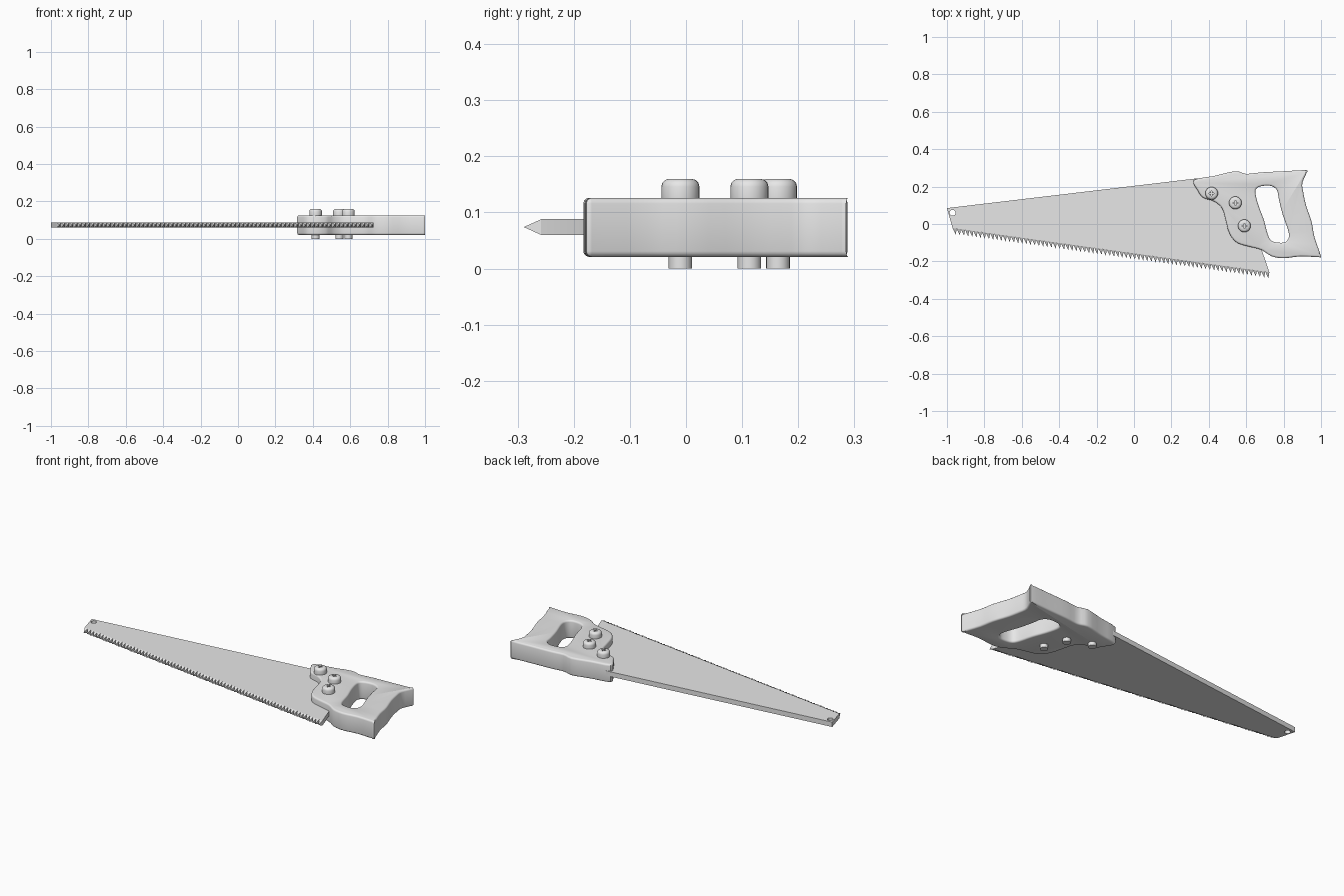
import bpy, bmesh
from math import radians
from mathutils import Vector

cube = bpy.data.objects.get("Cube")
if cube:
    bpy.data.objects.remove(cube, do_unlink=True)

grey = bpy.data.materials.new("plain grey")
grey.use_nodes = True
grey.diffuse_color = (0.8, 0.8, 0.8, 1)
grey.node_tree.nodes["Principled BSDF"].inputs["Base Color"].default_value = (0.8, 0.8, 0.8, 1)


def make_object(name, bm):
    bmesh.ops.recalc_face_normals(bm, faces=bm.faces)
    mesh = bpy.data.meshes.new(name)
    bm.to_mesh(mesh)
    bm.free()
    mesh.materials.append(grey)
    ob = bpy.data.objects.new(name, mesh)
    bpy.context.collection.objects.link(ob)
    return ob


def slab(name, outline, low, high):
    """Flat outline extruded from low to high."""
    bm = bmesh.new()
    face = bm.faces.new([bm.verts.new((x, y, low)) for x, y in outline])
    top = bmesh.ops.extrude_face_region(bm, geom=[face])["geom"]
    verts = [v for v in top if isinstance(v, bmesh.types.BMVert)]
    bmesh.ops.translate(bm, verts=verts, vec=(0, 0, high - low))
    return make_object(name, bm)


def cylinder(name, x, y, radius, low, high, sides=24):
    bpy.ops.mesh.primitive_cylinder_add(vertices=sides, radius=radius, depth=high - low,
                                        location=(x, y, (low + high) / 2))
    ob = bpy.context.object
    ob.name = name
    ob.data.materials.append(grey)
    return ob


def rounded(points, steps=3):
    """Closed smooth curve through the points."""
    pts = [Vector(p) for p in points]
    n = len(pts)
    out = []
    for i in range(n):
        a, b, c, d = (pts[(i + k) % n] for k in (-1, 0, 1, 2))
        for s in range(steps):
            t = s / steps
            out.append(0.5 * (2 * b + (c - a) * t + (2 * a - 5 * b + 4 * c - d) * t ** 2
                              + (3 * b - a - 3 * c + d) * t ** 3))
    return out


def activate(ob):
    bpy.ops.object.select_all(action='DESELECT')
    ob.select_set(True)
    bpy.context.view_layer.objects.active = ob


def cut(ob, cutter):
    mod = ob.modifiers.new("cut", 'BOOLEAN')
    mod.operation = 'DIFFERENCE'
    mod.solver = 'EXACT'
    mod.object = cutter
    activate(ob)
    bpy.ops.object.modifier_apply(modifier=mod.name)
    bpy.data.objects.remove(cutter, do_unlink=True)


def soften(ob, width, segments=3):
    mod = ob.modifiers.new("bevel", 'BEVEL')
    mod.width = width
    mod.segments = segments
    mod.limit_method = 'ANGLE'
    mod.angle_limit = radians(60)
    mod.use_clamp_overlap = False
    activate(ob)
    bpy.ops.object.modifier_apply(modifier=mod.name)


def smooth(ob):
    activate(ob)
    bpy.ops.object.shade_smooth_by_angle(angle=radians(35))


# Blade with hanging hole at the tip
LOW, HIGH = 0.06, 0.088
heel, toe = Vector((0.724, -0.258)), Vector((-0.97, -0.022))
blade = slab("blade", [(-1, 0.085), toe, heel, (0.68, -0.13), (0.62, -0.05),
                       (0.6, 0.2), (0.5, 0.25), (0.33, 0.243)], LOW, HIGH)
cut(blade, cylinder("hole_cutter", -0.97, 0.06, 0.016, 0, 0.2, 16))
smooth(blade)

# Row of pointed teeth along the lower edge
TEETH = 76
bm = bmesh.new()
step = (heel - toe) / TEETH
for i in range(TEETH):
    a = toe + step * i
    b = a + step
    tip = a + step * 0.75 + Vector((0, -0.032))
    base = [bm.verts.new((p.x, p.y, z)) for p, z in ((a, LOW), (b, LOW), (b, HIGH), (a, HIGH))]
    point = bm.verts.new((tip.x, tip.y, (LOW + HIGH) / 2))
    bm.faces.new(base)
    for k in range(4):
        bm.faces.new((base[k], base[(k + 1) % 4], point))
make_object("teeth", bm)

# Handle with a contoured outline and a grip opening
outline = [(0.32, 0.235), (0.43, 0.257), (0.54, 0.282), (0.6, 0.268), (0.68, 0.276),
           (0.8, 0.282), (0.918, 0.288), (0.925, 0.278), (0.9, 0.22), (0.905, 0.17),
           (0.92, 0.1), (0.95, 0.01), (0.965, -0.07), (0.998, -0.168), (0.99, -0.177),
           (0.89, -0.173), (0.8, -0.183), (0.735, -0.172), (0.68, -0.138), (0.62, -0.122),
           (0.55, -0.1), (0.51, -0.05), (0.49, 0.02), (0.47, 0.085), (0.425, 0.122),
           (0.37, 0.14), (0.34, 0.18)]
grip = [(0.65, 0.16), (0.655, 0.19), (0.69, 0.204), (0.735, 0.203), (0.765, 0.18),
        (0.775, 0.13), (0.795, 0.05), (0.823, -0.03), (0.828, -0.07), (0.81, -0.096),
        (0.775, -0.1), (0.735, -0.09), (0.715, -0.055), (0.695, 0.02), (0.667, 0.095)]
handle = slab("handle", rounded(outline), 0.021, 0.126)
cut(handle, slab("grip_cutter", rounded(grip), -0.1, 0.3))
soften(handle, 0.01)
smooth(handle)

# Three bolts: rounded heads with a cross recess above, plain shanks below
for i, (x, y) in enumerate([(0.415, 0.164), (0.542, 0.113), (0.59, -0.01)], 1):
    head = cylinder(f"bolt_head_{i}", x, y, 0.034, 0.1, 0.16)
    soften(head, 0.014)
    for dx, dy in ((0.013, 0.003), (0.003, 0.013)):
        cut(head, slab("recess_cutter", [(x - dx, y - dy), (x + dx, y - dy),
                                         (x + dx, y + dy), (x - dx, y + dy)], 0.15, 0.2))
    smooth(head)
    smooth(cylinder(f"bolt_shank_{i}", x, y, 0.021, 0, 0.11))
